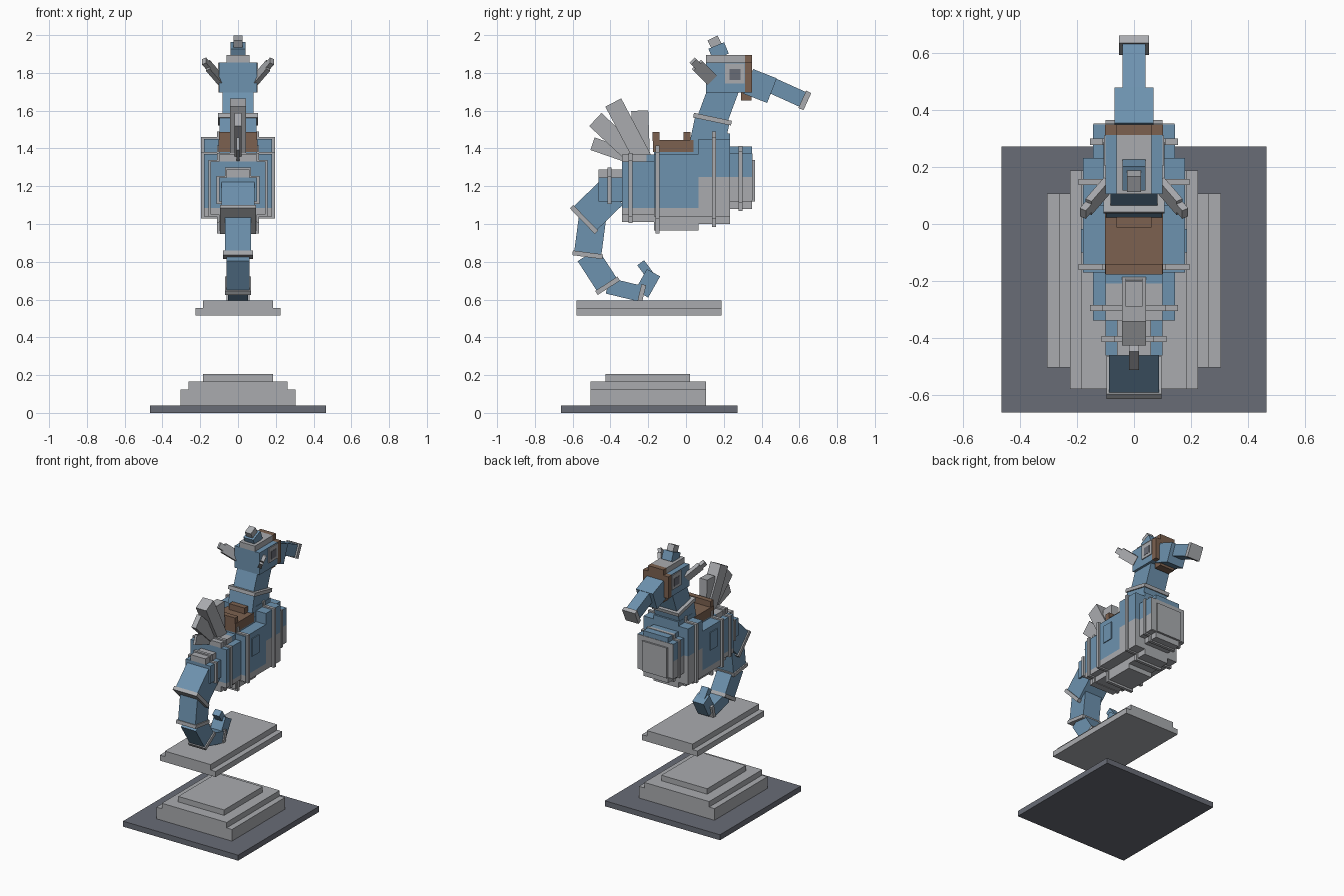
import bpy
import bmesh
from mathutils import Vector, Matrix

cube = bpy.data.objects.get("Cube")
if cube:
    bpy.data.objects.remove(cube, do_unlink=True)


def material(name, red, green, blue):
    mat = bpy.data.materials.new(name)
    mat.use_nodes = True
    colour = (red, green, blue, 1)
    mat.diffuse_color = colour
    mat.node_tree.nodes["Principled BSDF"].inputs["Base Color"].default_value = colour
    return mat


BLUE = material("sea blue", .155, .29, .43)
STONE = material("light stone", .4, .41, .43)
SLATE = material("dark slate", .14, .15, .18)
LEATHER = material("saddle brown", .2, .12, .08)


def finish(name, bm, *mats):
    bmesh.ops.recalc_face_normals(bm, faces=bm.faces[:])
    mesh = bpy.data.meshes.new(name)
    bm.to_mesh(mesh)
    bm.free()
    for mat in mats:
        mesh.materials.append(mat)
    obj = bpy.data.objects.new(name, mesh)
    bpy.context.collection.objects.link(obj)
    return obj


def beam(name, start, end, side, width, depth, mat):
    """Box running from start to end, width measured along side."""
    start, end, side = Vector(start), Vector(end), Vector(side).normalized()
    axis = end - start
    other = axis.cross(side).normalized()
    frame = Matrix((side * width, other * depth, axis)).transposed().to_4x4()
    frame.translation = (start + end) / 2
    bm = bmesh.new()
    bmesh.ops.create_cube(bm, size=1, matrix=frame)
    return finish(name, bm, mat)


def limb(name, start, end, half, depth, mat=BLUE):
    """Beam lying in the middle plane, given by (y, z) ends."""
    return beam(name, (0, *start), (0, *end), (1, 0, 0), half * 2, depth, mat)


def ring(name, centre, direction, half, depth, thick=.025):
    """Thin band across a limb."""
    c, d = Vector(centre), Vector(direction).normalized() * thick / 2
    return limb(name, c - d, c + d, half, depth, STONE)


def box(name, half, y, z, mat, x=0):
    mid = (y[0] + y[1]) / 2
    return beam(name, (x, mid, z[0]), (x, mid, z[1]), (1, 0, 0), half * 2, y[1] - y[0], mat)


def section(name, y, z, half, narrow, down, up, low=None, high=None, mat=BLUE):
    """Stepped body slice; faces under low and over high are stone."""
    right = [(narrow, z[0] - down), (narrow, z[0]), (half, z[0]),
             (half, z[1]), (narrow, z[1]), (narrow, z[1] + up)]
    outline = right + [(-px, pz) for px, pz in reversed(right)]
    bm = bmesh.new()
    face = bm.faces.new([bm.verts.new((px, y[0], pz)) for px, pz in outline])
    moved = bmesh.ops.extrude_face_region(bm, geom=[face])["geom"]
    verts = [v for v in moved if isinstance(v, bmesh.types.BMVert)]
    bmesh.ops.translate(bm, verts=verts, vec=(0, y[1] - y[0], 0))
    bmesh.ops.remove_doubles(bm, verts=bm.verts[:], dist=.0001)
    for level in (low, high):
        if level:
            bmesh.ops.bisect_plane(bm, geom=bm.verts[:] + bm.edges[:] + bm.faces[:],
                                   plane_co=(0, 0, level), plane_no=(0, 0, 1))
    for f in bm.faces:
        height = f.calc_center_bounds().z
        f.material_index = int(bool((low and height < low) or (high and height > high)))
    return finish(name, bm, mat, STONE)


# Plinth and floating platform
box("ground_slab", .465, (-.662, .272), (0, .04), SLATE)
box("plinth_lower", .305, (-.505, .107), (.04, .125), STONE)
box("plinth_middle", .262, (-.505, .107), (.125, .165), STONE)
box("plinth_top", .185, (-.425, .02), (.165, .205), STONE)
box("platform_lower", .225, (-.58, .188), (.515, .555), STONE)
box("platform_upper", .185, (-.58, .188), (.555, .595), STONE)

# Body slices
section("tail_root", (-.462, -.34), (1.118, 1.245), .1, .06, .002, .043, high=1.246)
section("rump", (-.34, -.21), (1.05, 1.33), .145, .1, .04, .037, 1.085, 1.331)
section("loin", (-.21, -.17), (1.05, 1.33), .145, .1, .04, .037, 1.085)
section("trunk", (-.17, .065), (1.04, 1.37), .18, .1, .075, .04, 1.085)
section("shoulder", (.065, .232), (1.04, 1.45), .18, .1, .04, .03, 1.25)
section("chest", (.232, .35), (1.12, 1.375), .145, .1, .04, .035, 1.25)
box("chest_plate", .1, (.35, .365), (1.12, 1.34), STONE)
box("chest_cover", .143, (.349, .353), (1.125, 1.373), STONE)

# Bands around the body
section("root_band", (-.415, -.394), (1.106, 1.255), .115, .07, .005, .043, mat=STONE)
section("rump_band", (-.305, -.284), (1.04, 1.34), .155, .11, .034, .037, mat=STONE)
section("trunk_band", (-.162, -.14), (1.03, 1.38), .195, .11, .08, .035, mat=STONE)
section("shoulder_band", (.137, .159), (1.03, 1.46), .195, .11, .045, .03, mat=STONE)
section("chest_band", (.278, .3), (1.11, 1.383), .155, .11, .04, .03, mat=STONE)
for name, sign in (("left", 1), ("right", -1)):
    box(name + "_flank_panel", .004, (-.1, -.017), (1.2, 1.33), BLUE, .182 * sign)

# Saddle
box("saddle_seat", .102, (-.175, .04), (1.38, 1.445), LEATHER)
box("saddle_back", .1, (-.177, -.14), (1.44, 1.488), LEATHER)
box("saddle_pommel", .062, (-.013, .025), (1.44, 1.488), LEATHER)

# Curled tail
joints = [(-.394, 1.166), (-.54, 1.024), (-.521, .837), (-.415, .673),
          (-.235, .63), (-.172, .742)]
halves = [.0875, .07, .06, .052, .045]
depths = [.175, .145, .125, .085, .08]
for i, (half, depth) in enumerate(zip(halves, depths)):
    start = Vector(joints[i])
    if i == 1:
        start += Vector((.045, .01))
    limb(f"tail_segment_{i + 1}", start, joints[i + 1], half, depth)
    if i < 4:
        ring(f"tail_band_{i + 1}", joints[i + 1], Vector(joints[i + 1]) - start,
             half + .009, depth + .015)
limb("tail_tip", (-.185, .72), (-.24, .795), .028, .045)

# Dorsal fin rays
limb("fin_ray_1", (-.235, 1.33), (-.245, 1.6), .03, .09, STONE)
limb("fin_ray_2", (-.22, 1.33), (-.385, 1.643), .042, .095, STONE)
limb("fin_ray_3", (-.22, 1.31), (-.48, 1.553), .018, .095, STONE)
limb("fin_ray_4", (-.25, 1.34), (-.495, 1.425), .009, .07, STONE)

# Neck
limb("neck_lower", (.105, 1.39), (.14, 1.555), .098, .185)
limb("neck_upper", (.14, 1.555), (.205, 1.73), .082, .16)
ring("neck_band", (.14, 1.555), (.21, 1), .107, .205)

# Head, bridle and crest
box("head", .1, (.105, .312), (1.695, 1.855), BLUE)
box("crown_plate", .062, (.105, .312), (1.855, 1.895), STONE)
section("bridle", (.312, .35), (1.695, 1.855), .102, .062, .002, .04, mat=LEATHER)
box("chin_strap", .06, (.29, .347), (1.655, 1.695), LEATHER)
limb("crest_base", (.185, 1.885), (.16, 1.945), .04, .09)
limb("crest_tip", (.165, 1.935), (.14, 1.985), .025, .06, STONE)

# Snout
limb("snout_base", (.33, 1.755), (.455, 1.706), .068, .14)
limb("snout_tube", (.44, 1.74), (.617, 1.66), .04, .085)
ring("snout_tip", (.629, 1.654), (.165, -.075), .052, .1, .03)

# Eyes and ears on both sides
for name, sign in (("left", 1), ("right", -1)):
    box(name + "_eye", .004, (.206, .311), (1.743, 1.85), STONE, .102 * sign)
    box(name + "_pupil", .004, (.231, .288), (1.763, 1.82), SLATE, .104 * sign)
    root = Vector((.095 * sign, .135, 1.765))
    bend = Vector((.16 * sign, .06, 1.84))
    tip = Vector((.18 * sign, .037, 1.863))
    beam(name + "_ear", root, bend, (0, 1, 1), .068, .025, STONE)
    beam(name + "_ear_tip", bend, tip, (0, 1, 1), .04, .025, STONE)
